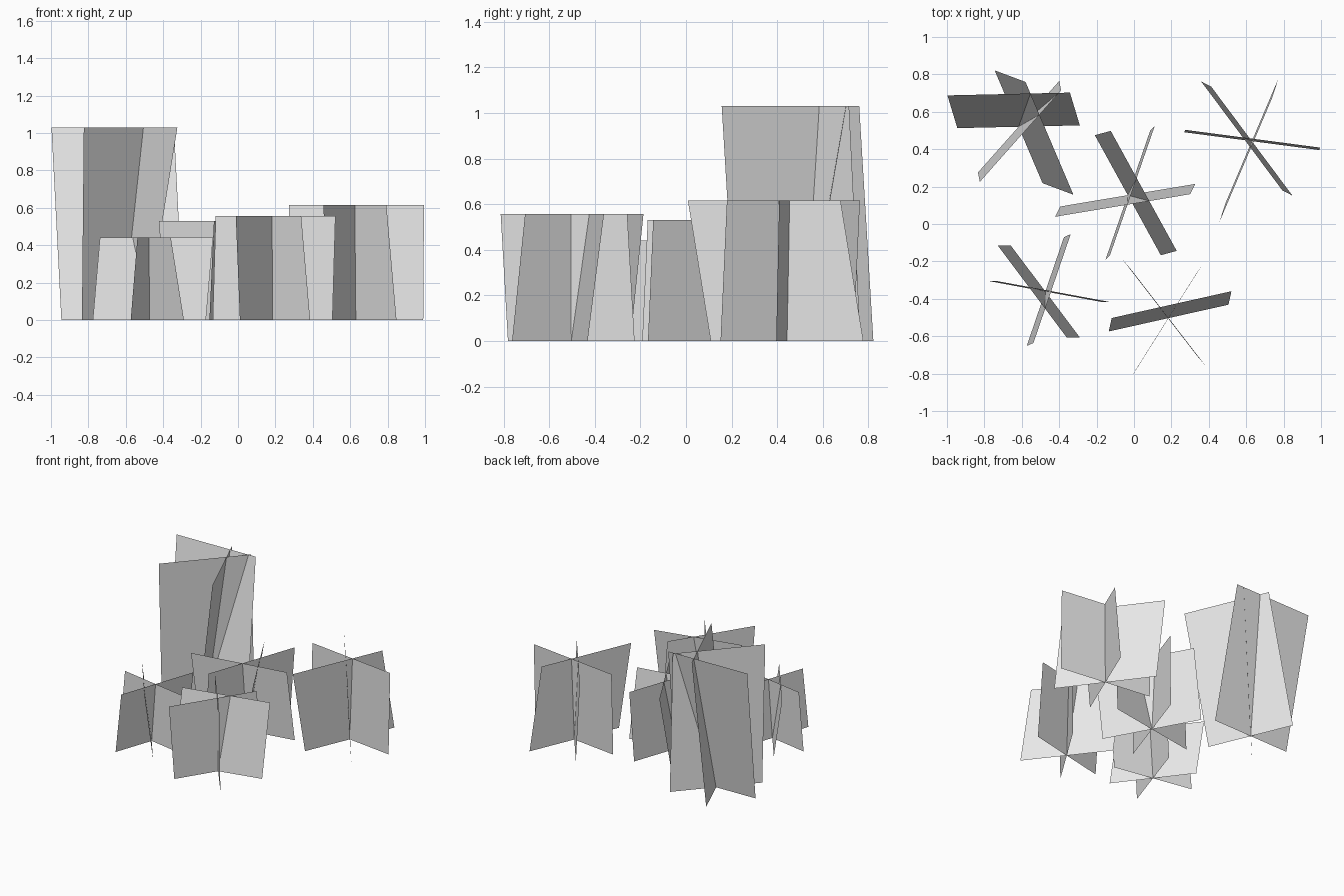
import bpy
import bmesh
from math import radians
from mathutils import Matrix, Vector

cube = bpy.data.objects.get("Cube")
if cube:
    bpy.data.objects.remove(cube, do_unlink=True)

# One plain grey for every card
grey = bpy.data.materials.new("light_grey")
grey.use_nodes = True
colour = (0.8, 0.8, 0.8, 1)
grey.diffuse_color = colour
grey.node_tree.nodes["Principled BSDF"].inputs["Base Color"].default_value = colour


def clump(name, foot, width, height, cards):
    """Crossed flat cards sharing one foot point; each card is
    (heading in degrees, x lean, y lean) with its top edge shifted by the lean."""
    bm = bmesh.new()
    for heading, lean_x, lean_y in cards:
        half = Matrix.Rotation(radians(heading), 3, 'Z') @ Vector((width / 2, 0, 0))
        low = Vector((foot[0], foot[1], 0))
        high = low + Vector((lean_x, lean_y, height))
        corners = (low - half, low + half, high + half, high - half)
        bm.faces.new([bm.verts.new(c) for c in corners])
    mesh = bpy.data.meshes.new(name)
    bm.to_mesh(mesh)
    bm.free()
    mesh.materials.append(grey)
    obj = bpy.data.objects.new(name, mesh)
    bpy.context.collection.objects.link(obj)
    return obj


# Tall clump at the back right
clump("tall_plant_clump", (-0.617, 0.52), 0.655, 1.03,
      [(1.3, -0.053, 0.175), (-67, 0.165, -0.062), (48.4, 0.01, -0.05)])

# Middle clump
clump("middle_plant_clump", (-0.033, 0.154), 0.732, 0.53,
      [(-61.2, 0.085, 0.023), (9.5, -0.028, -0.055), (70.9, 0.024, 0.024)])

# Back left clump
clump("back_left_plant_clump", (0.63, 0.443), 0.727, 0.615,
      [(-53.3, -0.054, 0.028), (67, -0.032, -0.1), (-7.5, 0.004, 0.013)])

# Front right clump, the shortest
clump("front_right_plant_clump", (-0.474, -0.361), 0.615, 0.44,
      [(-53.1, -0.07, 0), (71.1, 0.036, 0.016), (-10.5, 0.038, 0.001)])

# Front left clump
clump("front_left_plant_clump", (0.185, -0.503), 0.656, 0.557,
      [(12.6, 0.016, 0.072), (-52.3, -0.048, 0.057), (57.8, -0.022, -0.032)])
